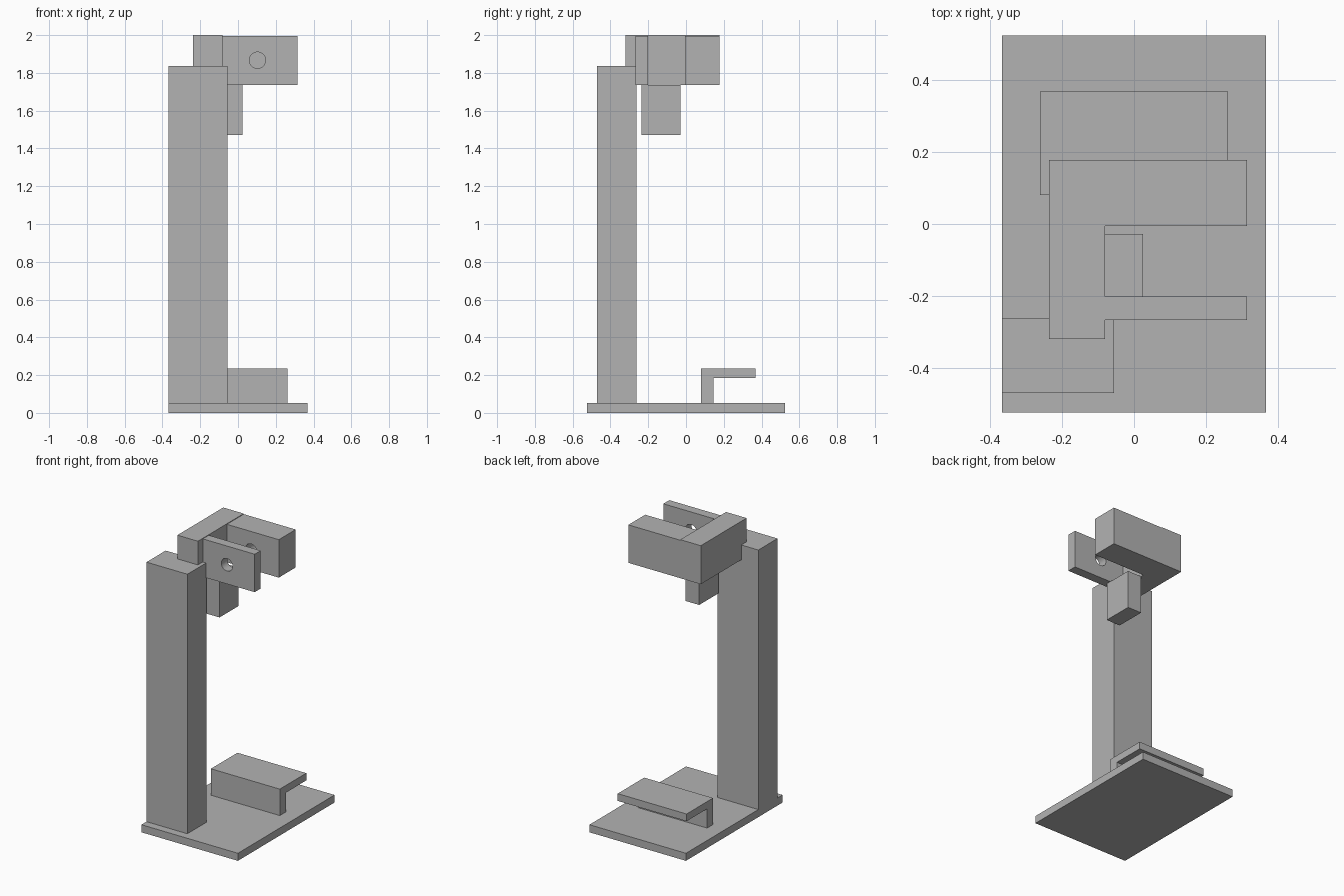
import bpy, bmesh, math
from mathutils import Matrix

if "Cube" in bpy.data.objects:
    bpy.data.objects.remove(bpy.data.objects["Cube"])

grey = bpy.data.materials.new("plain grey")
grey.diffuse_color = (0.45, 0.45, 0.45, 1)
grey.use_nodes = True
grey.node_tree.nodes["Principled BSDF"].inputs["Base Color"].default_value = grey.diffuse_color


def finish(name, bm):
    bmesh.ops.recalc_face_normals(bm, faces=bm.faces)
    mesh = bpy.data.meshes.new(name)
    bm.to_mesh(mesh)
    bm.free()
    mesh.materials.append(grey)
    ob = bpy.data.objects.new(name, mesh)
    bpy.context.collection.objects.link(ob)
    return ob


def box(name, x, y, z):
    """Box from (min, max) ranges on each axis."""
    bm = bmesh.new()
    bmesh.ops.create_cube(bm, size=1)
    for v in bm.verts:
        v.co = [r[0] if c < 0 else r[1] for c, r in zip(v.co, (x, y, z))]
    return finish(name, bm)


def extrude_x(name, profile, x0, x1):
    """Extrude a (y, z) profile along x."""
    bm = bmesh.new()
    face = bm.faces.new([bm.verts.new((x0, y, z)) for y, z in profile])
    out = bmesh.ops.extrude_face_region(bm, geom=[face])
    for v in out["geom"]:
        if isinstance(v, bmesh.types.BMVert):
            v.co.x = x1
    return finish(name, bm)


# Base and column
box("base_plate", (-0.367, 0.367), (-0.525, 0.525), (0, 0.052))
box("column", (-0.367, -0.056), (-0.47, -0.262), (0.052, 1.837))

# Angled rest on the base
extrude_x("lower_rest", [(0.08, 0.052), (0.145, 0.052), (0.145, 0.184),
                         (0.368, 0.184), (0.368, 0.234), (0.08, 0.234)],
          -0.262, 0.262)

# Clamp head: crossbar, two jaws and a hanging block
box("crossbar", (-0.237, -0.081), (-0.32, 0.178), (1.735, 2.0))
front_jaw = box("front_jaw", (-0.081, 0.314), (-0.267, -0.202), (1.735, 1.996))
rear_jaw = box("rear_jaw", (-0.081, 0.314), (-0.005, 0.178), (1.735, 1.996))
box("hanging_block", (-0.081, 0.025), (-0.236, -0.028), (1.472, 1.735))

# Bolt hole: through the front jaw, blind in the rear jaw
bm = bmesh.new()
y0, y1 = -0.4, 0.1
bmesh.ops.create_cone(
    bm, cap_ends=True, segments=32, radius1=0.043, radius2=0.043, depth=y1 - y0,
    matrix=Matrix.Translation((0.103, (y0 + y1) / 2, 1.867))
    @ Matrix.Rotation(math.pi / 2, 4, 'X'))
cutter = finish("hole_cutter", bm)
cutter.hide_render = True
cutter.hide_viewport = True

for jaw in (front_jaw, rear_jaw):
    mod = jaw.modifiers.new("bolt_hole", 'BOOLEAN')
    mod.operation = 'DIFFERENCE'
    mod.solver = 'EXACT'
    mod.object = cutter
    bpy.ops.object.select_all(action='DESELECT')
    jaw.select_set(True)
    bpy.context.view_layer.objects.active = jaw
    bpy.ops.object.modifier_apply(modifier=mod.name)
    bpy.ops.object.shade_smooth_by_angle(angle=math.radians(30))
